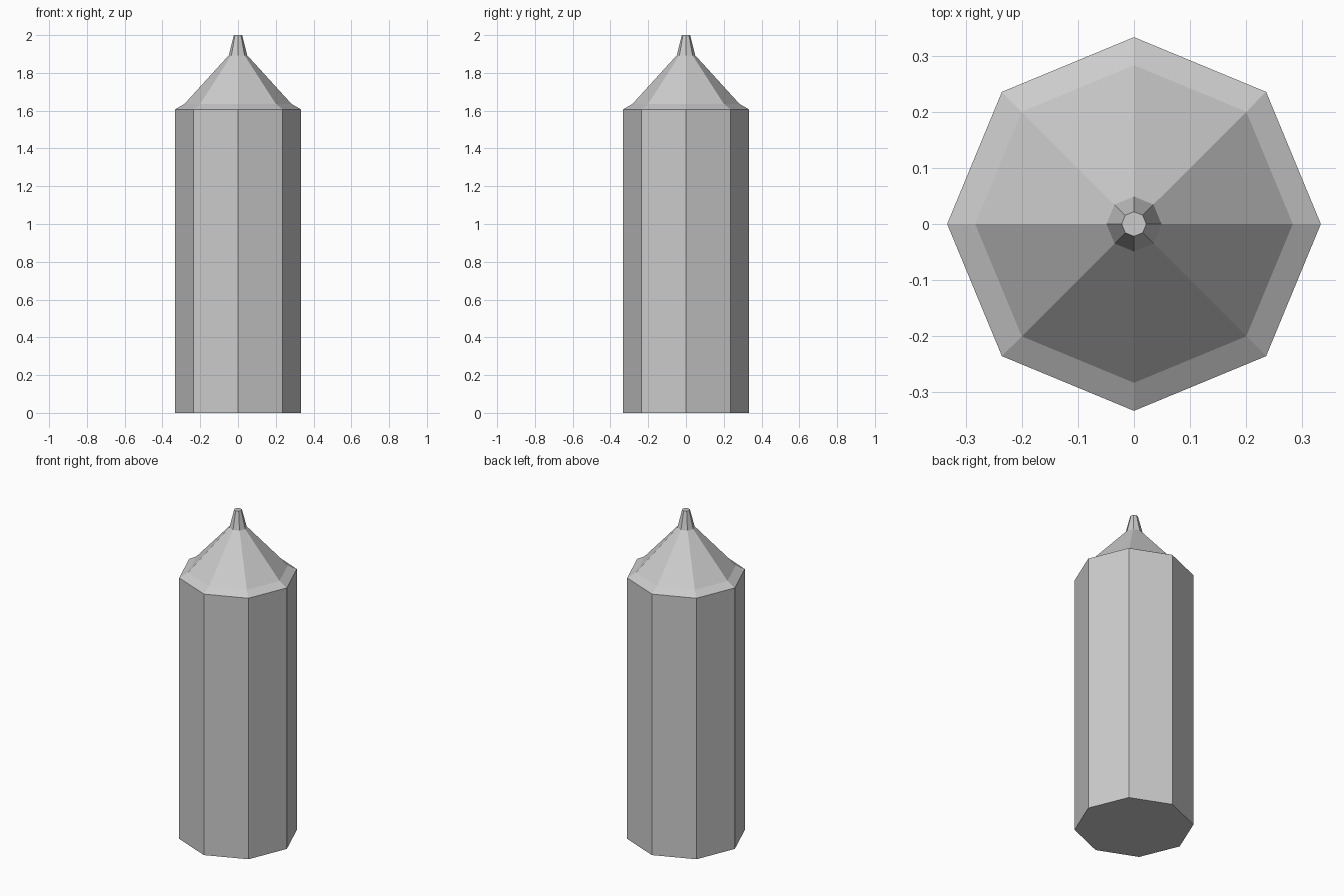
import bpy, bmesh
from math import cos, sin, tau

if "Cube" in bpy.data.objects:
    bpy.data.objects.remove(bpy.data.objects["Cube"])

SIDES = 8


def lathe(name, profile, cap_bottom=False, cap_top=False):
    """Eight-sided, flat-shaded shell from (radius, height) points."""
    bm = bmesh.new()
    rings = [[bm.verts.new((r * cos(tau * i / SIDES), r * sin(tau * i / SIDES), z))
              for i in range(SIDES)] for r, z in profile]
    for low, high in zip(rings, rings[1:]):
        for i in range(SIDES):
            j = (i + 1) % SIDES
            bm.faces.new((low[i], low[j], high[j], high[i]))
    if cap_bottom:
        bm.faces.new(rings[0][::-1])
    if cap_top:
        bm.faces.new(rings[-1])
    mesh = bpy.data.meshes.new(name)
    bm.to_mesh(mesh)
    bm.free()
    obj = bpy.data.objects.new(name, mesh)
    bpy.context.collection.objects.link(obj)
    return obj


# Straight barrel, closed underneath
lathe("barrel", [(0.333, 0), (0.333, 1.607)], cap_bottom=True)

# Shallow shoulder leading into the sharpened cone
lathe("shoulder_cone", [(0.333, 1.607), (0.283, 1.636), (0.049, 1.893)])

# Steep blunt tip, closed on top
lathe("tip", [(0.049, 1.893), (0.022, 2.0)], cap_top=True)
